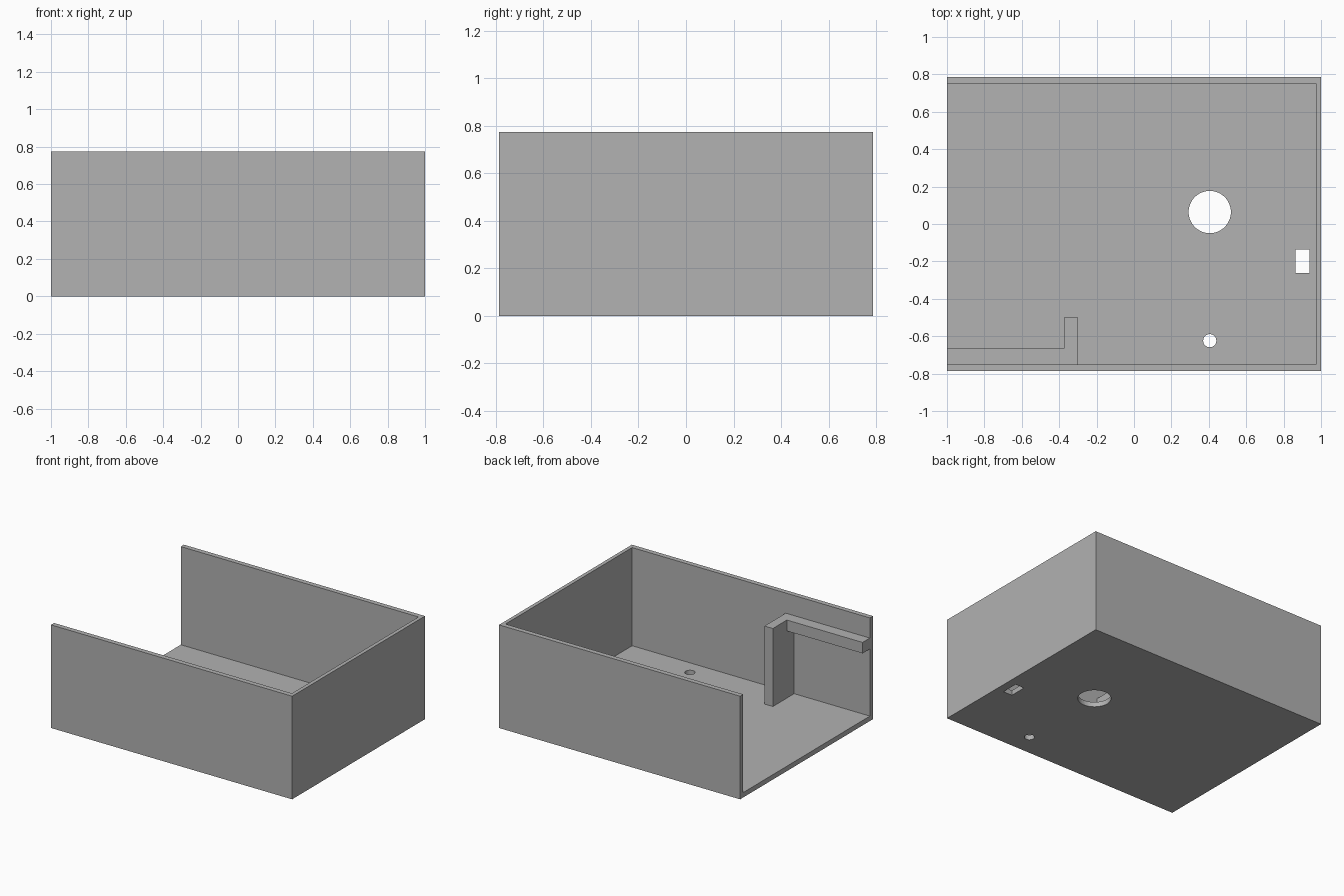
import bpy, bmesh

if "Cube" in bpy.data.objects:
    bpy.data.objects.remove(bpy.data.objects["Cube"])

grey = bpy.data.materials.new("plain grey")
grey.diffuse_color = (0.445, 0.445, 0.445, 1)
grey.use_nodes = True
grey.node_tree.nodes["Principled BSDF"].inputs["Base Color"].default_value = grey.diffuse_color

HX, HY, H = 1.0, 0.787, 0.773      # half length, half width, height
FLOOR, SIDE, END = 0.037, 0.037, 0.028


def prism(name, outline, z0, z1):
    """Extrude a flat outline (counter-clockwise x, y points) from z0 to z1."""
    bm = bmesh.new()
    face = bm.faces.new([bm.verts.new((x, y, z0)) for x, y in outline])
    top = bmesh.ops.extrude_face_region(bm, geom=[face])["geom"]
    bmesh.ops.translate(bm, vec=(0, 0, z1 - z0),
                        verts=[v for v in top if isinstance(v, bmesh.types.BMVert)])
    bmesh.ops.recalc_face_normals(bm, faces=bm.faces)
    mesh = bpy.data.meshes.new(name)
    bm.to_mesh(mesh)
    bm.free()
    mesh.materials.append(grey)
    obj = bpy.data.objects.new(name, mesh)
    bpy.context.collection.objects.link(obj)
    return obj


def rect(x0, x1, y0, y1):
    return [(x0, y0), (x1, y0), (x1, y1), (x0, y1)]


def cut(target, cutter):
    mod = target.modifiers.new(cutter.name, 'BOOLEAN')
    mod.operation, mod.solver, mod.object = 'DIFFERENCE', 'EXACT', cutter
    cutter.hide_render = True
    cutter.hide_set(True)


def round_cutter(name, x, y, radius):
    bpy.ops.mesh.primitive_cylinder_add(vertices=64, radius=radius, depth=0.3,
                                        location=(x, y, 0))
    obj = bpy.context.object
    obj.name = name
    obj.data.materials.append(grey)
    return obj


# Open-topped tray, with the left end also open
tray = prism("tray", rect(-HX, HX, -HY, HY), 0, H)
cut(tray, prism("cavity_cutter",
                rect(-HX - 0.2, HX - END, -HY + SIDE, HY - SIDE), FLOOR, H + 0.2))

# Holes through the floor
cut(tray, round_cutter("large_hole_cutter", 0.405, 0.064, 0.113))
cut(tray, round_cutter("small_hole_cutter", 0.405, -0.624, 0.035))
cut(tray, prism("slot_cutter", rect(0.864, 0.938, -0.263, -0.135), -0.15, 0.15))

# Upright post with a rail running along the front wall to the open end
POST_X0, POST_X1, RAIL_Z0, RAIL_Z1 = -0.372, -0.302, 0.54, 0.622
WALL = -HY + SIDE
prism("post", rect(POST_X0, POST_X1, WALL, -0.498), FLOOR, RAIL_Z1)
prism("rail", rect(-HX, POST_X0, WALL, -0.664), RAIL_Z0, RAIL_Z1)
